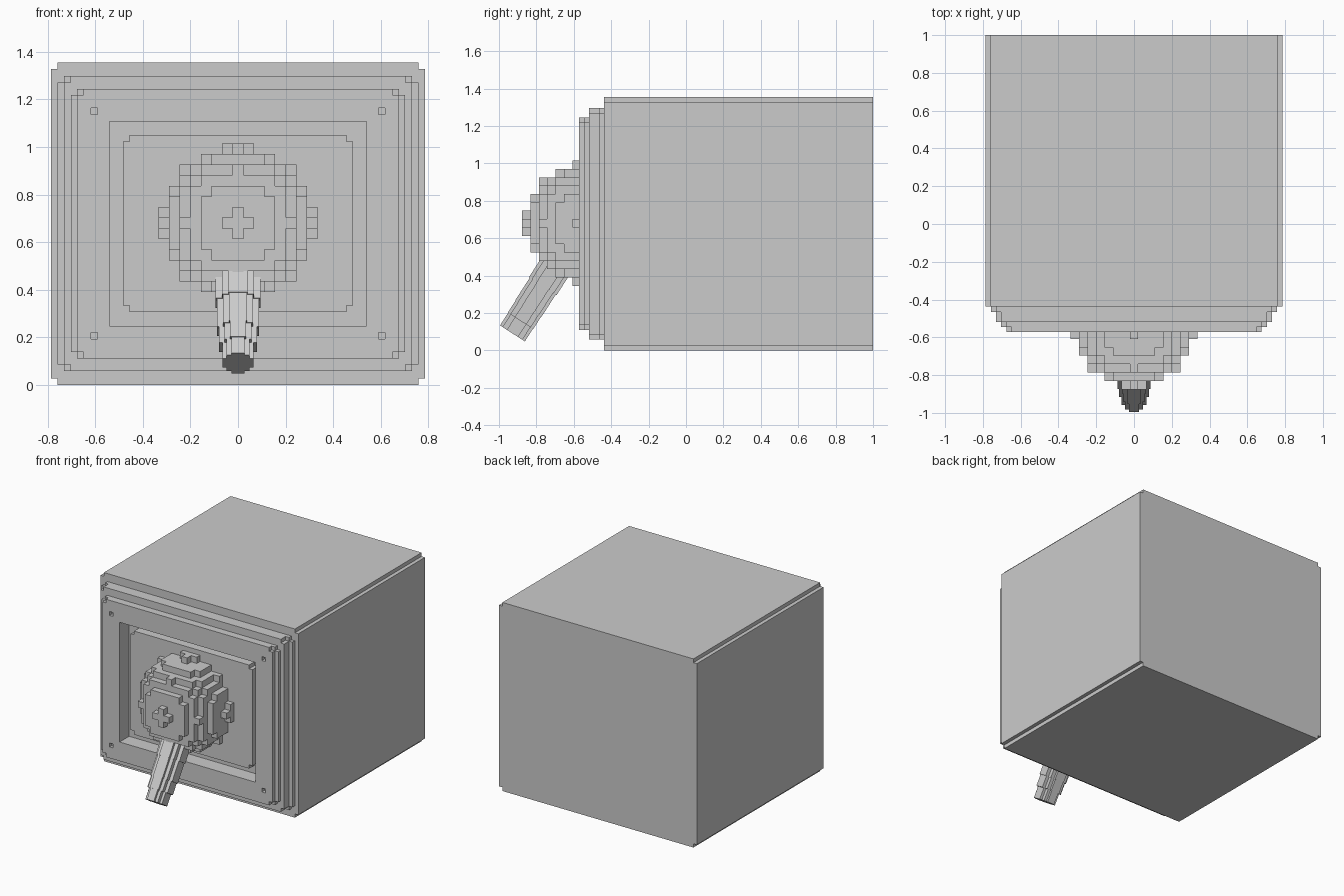
import bpy, bmesh, math
from mathutils import Matrix, Vector

if "Cube" in bpy.data.objects:
    bpy.data.objects.remove(bpy.data.objects["Cube"], do_unlink=True)

GREY = (0.6, 0.6, 0.6, 1)
grey = bpy.data.materials.new("plain_grey")
grey.use_nodes = True
grey.diffuse_color = GREY
grey.node_tree.nodes["Principled BSDF"].inputs["Base Color"].default_value = GREY

MID = 0.6775   # height of the housing's centre line
STEP = 0.027   # size of one housing step


def finish(name, bm):
    bmesh.ops.recalc_face_normals(bm, faces=bm.faces)
    mesh = bpy.data.meshes.new(name)
    bm.to_mesh(mesh)
    bm.free()
    mesh.materials.append(grey)
    obj = bpy.data.objects.new(name, mesh)
    bpy.context.collection.objects.link(obj)
    return obj


def add_prism(bm, steps, y0, y1, x=0, z=0):
    """Extrude a stepped outline along y; steps are (half width, half height), widest first."""
    quarter = []
    for i, (w, h) in enumerate(steps):
        if i:
            quarter.append((w, steps[i - 1][1]))
        quarter.append((w, h))
    loop = quarter + [(-w, h) for w, h in reversed(quarter)]
    loop += [(-w, -h) for w, h in loop]
    face = bm.faces.new([bm.verts.new((x + w, y0, z + h)) for w, h in loop])
    out = bmesh.ops.extrude_face_region(bm, geom=[face])
    moved = [v for v in out["geom"] if isinstance(v, bmesh.types.BMVert)]
    bmesh.ops.translate(bm, verts=moved, vec=(0, y1 - y0, 0))


def plate(name, steps, y0, y1):
    bm = bmesh.new()
    add_prism(bm, steps, y0, y1, z=MID)
    return finish(name, bm)


def notched(w, h):
    return [(w, h - STEP), (w - STEP, h)]


def cut(obj, cutter):
    mod = obj.modifiers.new("opening", 'BOOLEAN')
    mod.operation = 'DIFFERENCE'
    mod.solver = 'EXACT'
    mod.object = cutter


# Housing and the stepped layers of its front
plate("housing", notched(0.786, MID), -0.438, 1)
plate("back_layer", notched(0.758, 0.62), -0.465, -0.438)
middle = plate("middle_layer", notched(0.731, 0.62), -0.519, -0.465)
front = plate("front_layer", notched(0.703, 0.567), -0.546, -0.519)
face = plate("face_layer", notched(0.676, 0.567), -0.573, -0.546)

# Recessed opening through the front layers
opening = plate("opening_cutter", [(0.54, 0.43)], -0.7, -0.44)
for layer in (middle, front, face):
    cut(layer, opening)

# Small square holes in the corners of the face
bm = bmesh.new()
for x in (-0.605, 0.605):
    for z in (-0.472, 0.472):
        add_prism(bm, [(0.014, 0.014)], -0.6, -0.53, x, MID + z)
holes = finish("hole_cutter", bm)
cut(face, holes)
for cutter in (opening, holes):
    cutter.hide_render = True
    cutter.hide_viewport = True

# Raised plate inside the recess
plate("inner_plate", notched(0.484, 0.372), -0.527, -0.465)

# Ball built of small cubes, keeping only the outer faces
CELL, CENTRE, N = 0.0447, Vector((0, -0.541, 0.68)), 7
cells = {(i, j, k) for i in range(-N, N + 1) for j in range(-N, 1)
         for k in range(-N, N + 1) if i * i + j * j + k * k <= N * N + 1}
bm = bmesh.new()
for cell in cells:
    for axis in range(3):
        for side in (-1, 1):
            near = list(cell)
            near[axis] += side
            if tuple(near) in cells:
                continue
            u, v = (axis + 1) % 3, (axis + 2) % 3
            corners = []
            for du, dv in ((-1, -1), (1, -1), (1, 1), (-1, 1)):
                p = Vector(cell)
                p[axis] += side / 2
                p[u] += du / 2
                p[v] += dv / 2
                corners.append(bm.verts.new(CENTRE + p * CELL))
            bm.faces.new(corners if side > 0 else corners[::-1])
bmesh.ops.remove_doubles(bm, verts=bm.verts, dist=0.001)
finish("ball", bm)

# Sloping lever: stepped round sections that widen towards the ball
bm = bmesh.new()
sections = [(0, 0.08, 0.066, 0.079), (0.08, 0.16, 0.08, 0.081),
            (0.16, 0.3, 0.088, 0.083), (0.3, 0.48, 0.094, 0.088)]
for t0, t1, w, h in sections:
    add_prism(bm, [(w, 0.45 * h), (0.72 * w, 0.8 * h), (0.42 * w, h)], t0, t1)
lever = finish("lever", bm)
lever.matrix_world = (Matrix.Translation((0, -0.928, 0.091))
                      @ Matrix.Rotation(math.radians(57.3), 4, 'X'))
